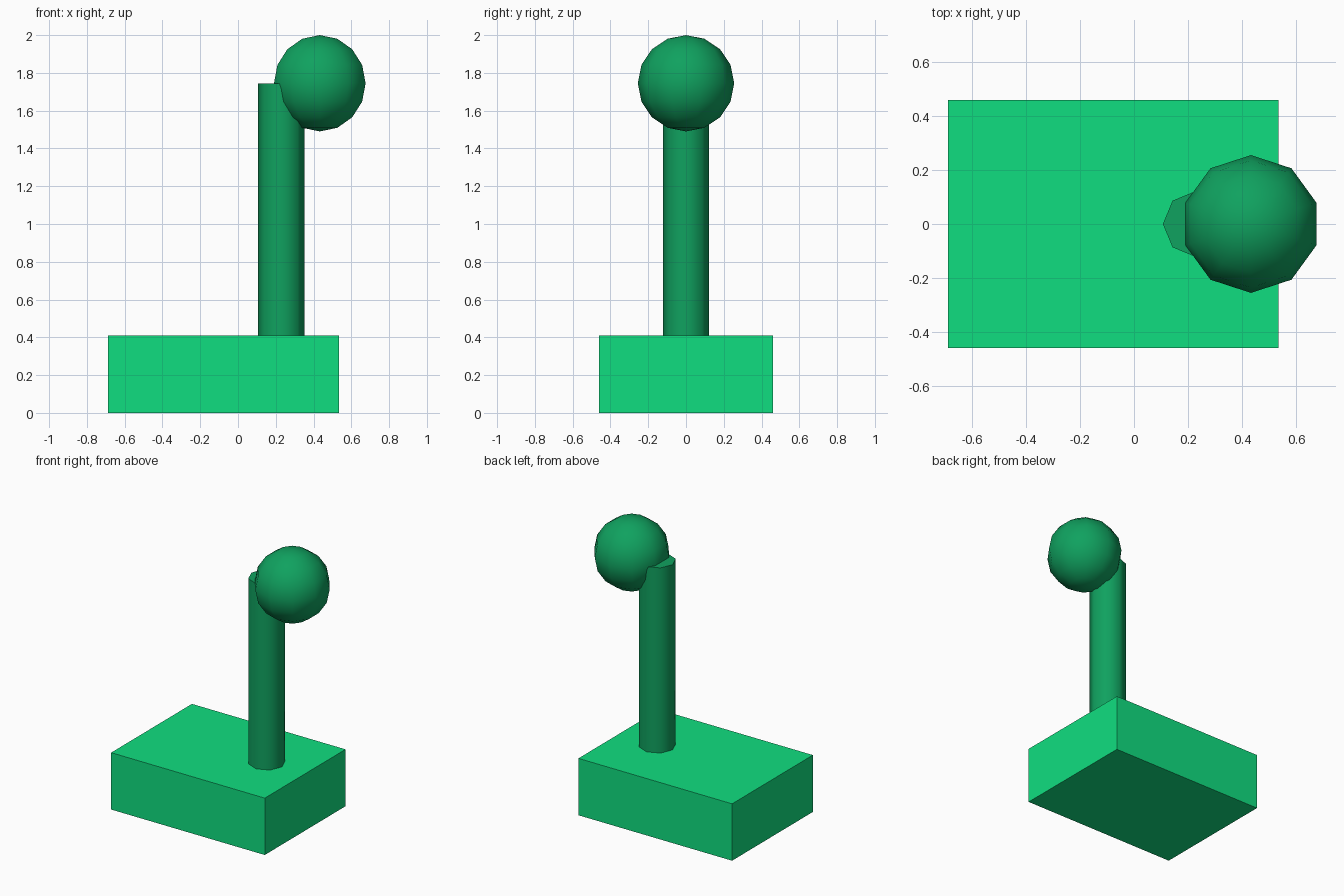
import bpy, math

if "Cube" in bpy.data.objects:
    bpy.data.objects.remove(bpy.data.objects["Cube"])


def finish(name, mat, smooth=False):
    ob = bpy.context.object
    ob.name = ob.data.name = name
    ob.data.materials.append(mat)
    if smooth:
        bpy.ops.object.shade_smooth_by_angle(angle=math.radians(60))
    return ob


def material(name, color):
    mat = bpy.data.materials.new(name)
    mat.diffuse_color = (*color, 1)
    mat.use_nodes = True
    mat.node_tree.nodes["Principled BSDF"].inputs["Base Color"].default_value = mat.diffuse_color
    return mat


bright = material("bright_green", (0.005, 0.73, 0.215))
dark = material("dark_green", (0.005, 0.36, 0.115))

# base block
bpy.ops.mesh.primitive_cube_add(size=1, location=(-0.077, 0, 0.205))
base = finish("base_block", bright)
base.scale = (1.225, 0.92, 0.41)

# eight-sided upright
bpy.ops.mesh.primitive_cylinder_add(vertices=8, radius=0.122, depth=1.335,
                                    location=(0.229, 0, 1.0775))
finish("post", dark, True)

# low-poly ball, vertices on the x axis
bpy.ops.mesh.primitive_uv_sphere_add(segments=10, ring_count=8, radius=0.255,
                                     location=(0.433, 0, 1.745))
finish("ball", dark, True)
